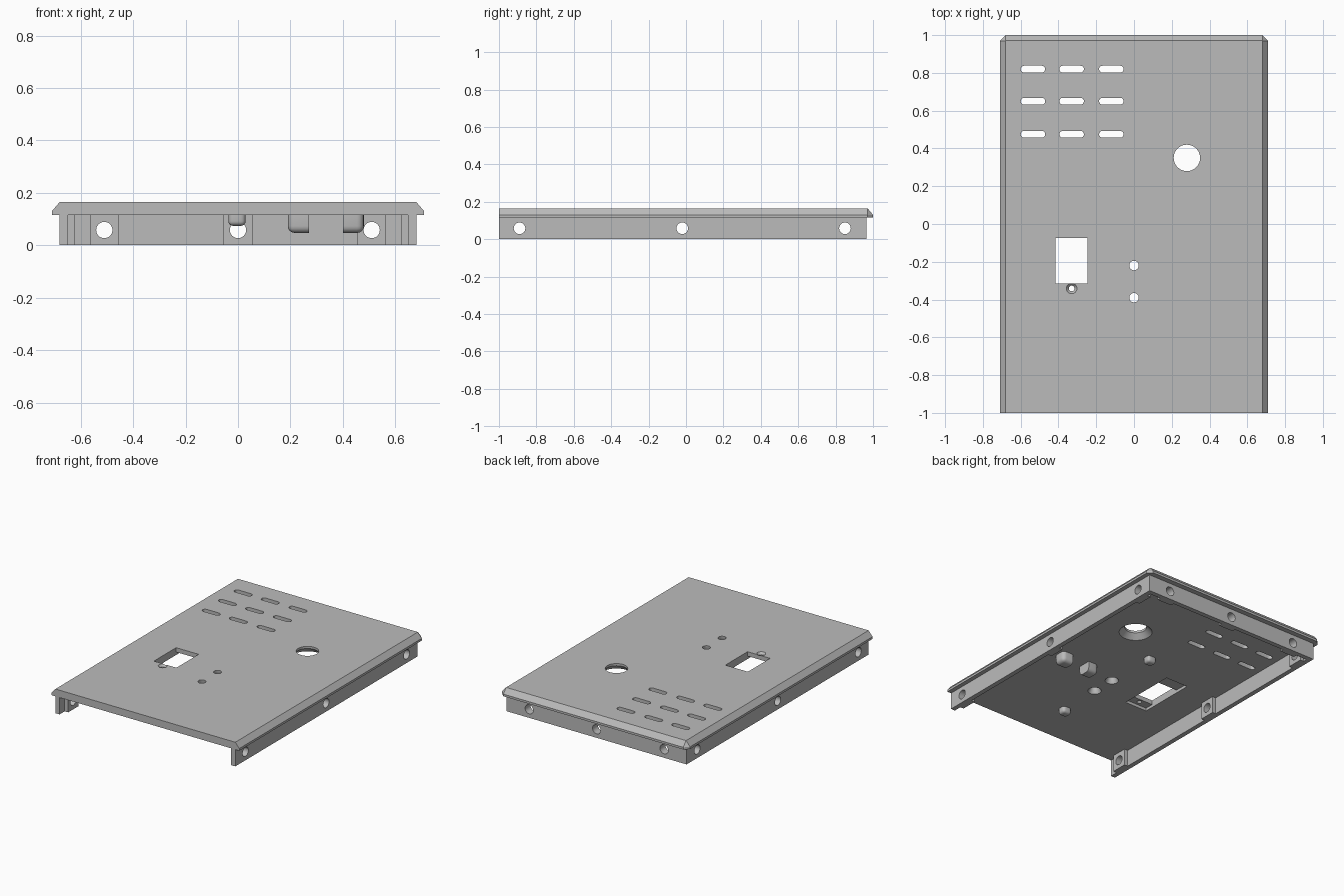
import bpy, bmesh, math
from mathutils import Matrix

if "Cube" in bpy.data.objects:
    bpy.data.objects.remove(bpy.data.objects["Cube"])

grey = bpy.data.materials.new("mid grey")
grey.diffuse_color = (0.5, 0.5, 0.5, 1)
grey.use_nodes = True
grey.node_tree.nodes["Principled BSDF"].inputs["Base Color"].default_value = grey.diffuse_color


def add_object(name, bm):
    bmesh.ops.recalc_face_normals(bm, faces=bm.faces)
    me = bpy.data.meshes.new(name)
    bm.to_mesh(me)
    bm.free()
    me.materials.append(grey)
    ob = bpy.data.objects.new(name, me)
    bpy.context.collection.objects.link(ob)
    return ob


def loft(name, rings, matrix=None):
    """Closed solid through equally long rings of 3D points."""
    bm = bmesh.new()
    vs = [[bm.verts.new(p) for p in r] for r in rings]
    n = len(vs[0])
    for a, b in zip(vs, vs[1:]):
        for i in range(n):
            j = (i + 1) % n
            bm.faces.new((a[i], a[j], b[j], b[i]))
    bm.faces.new(vs[0][::-1])
    bm.faces.new(vs[-1])
    if matrix:
        bm.transform(matrix)
    return add_object(name, bm)


def prism(name, outline, z0, z1):
    return loft(name, [[(x, y, z) for x, y in outline] for z in (z0, z1)])


def rect(x0, x1, y0, y1):
    return [(x0, y0), (x1, y0), (x1, y1), (x0, y1)]


def lathe(name, profile, matrix, n=32):
    """Round solid from (radius, height) pairs."""
    return loft(name, [[(r * math.cos(2 * math.pi * i / n),
                         r * math.sin(2 * math.pi * i / n), z) for i in range(n)]
                       for r, z in profile], matrix)


def pill(cx, cy, length, width, n=8):
    r, h = width / 2, (length - width) / 2
    right = [(cx + h + r * math.cos(a), cy + r * math.sin(a))
             for a in (-math.pi / 2 + math.pi * i / n for i in range(n + 1))]
    return right + [(2 * cx - x, 2 * cy - y) for x, y in right]


def cut(target, cutters):
    """Subtract each cutter, then remove it."""
    bpy.context.view_layer.objects.active = target
    for c in cutters:
        m = target.modifiers.new("cut", 'BOOLEAN')
        m.operation, m.solver, m.object = 'DIFFERENCE', 'EXACT', c
        bpy.ops.object.modifier_apply(modifier=m.name)
        bpy.data.objects.remove(c)


def smooth(ob):
    bpy.ops.object.select_all(action='DESELECT')
    ob.select_set(True)
    bpy.context.view_layer.objects.active = ob
    bpy.ops.object.shade_smooth_by_angle(angle=math.radians(30))


Z0, Z1 = 0.115, 0.165

# Cover plate with bevelled sides and back, square at the front
lip = [(-0.71, -1), (0.71, -1), (0.71, 0.97), (0.68, 1), (-0.68, 1), (-0.71, 0.97)]
crown = [(-0.68, -1), (0.68, -1), (0.68, 0.97), (0.679, 0.971), (-0.679, 0.971), (-0.68, 0.97)]
plate = loft("cover_plate", [[(x, y, z) for x, y in o]
                             for o, z in ((lip, Z0), (lip, 0.13), (crown, Z1))])

# Vent slots, window with its rear recess, countersunk holes
cutters = [prism("slot_cutter", pill(x, y, 0.13, 0.036), 0, 0.3)
           for x in (-0.535, -0.33, -0.12) for y in (0.475, 0.65, 0.82)]
cutters.append(prism("window_cutter", rect(-0.415, -0.245, -0.315, -0.075), 0, 0.3))
cutters.append(prism("recess_cutter", rect(-0.415, -0.245, -0.375, 0.03), 0.1, 0.135))
for x, y, r, wide in ((0.28, 0.35, 0.07, 0.105), (0, -0.22, 0.025, 0.043), (0, -0.39, 0.025, 0.043)):
    cutters.append(lathe("hole_cutter", [(wide, 0.1), (wide, Z0), (r, 0.15), (r, 0.2)],
                         Matrix.Translation((x, y, 0))))
cutters.append(lathe("screw_cutter", [(0.015, 0.1), (0.015, 0.15), (0.028, Z1), (0.028, 0.2)],
                     Matrix.Translation((-0.33, -0.341, 0))))
cut(plate, cutters)
smooth(plate)

# Rim wall on three sides, thickened around each fixing hole
OX, IX, BX = 0.68, 0.648, 0.622
OY, IY, BY = 0.965, 0.933, 0.908
side_y, back_x, half = (-0.89, -0.02, 0.85), (0.51, 0, -0.51), 0.055
right_inner = [(IX, -1)]
for y in side_y:
    right_inner += [(IX, y - half), (BX, y - half), (BX, y + half), (IX, y + half)]
right_inner.append((IX, IY))
back_inner = []
for x in back_x:
    back_inner += [(x + half, IY), (x + half, BY), (x - half, BY), (x - half, IY)]
left_inner = [(-x, y) for x, y in reversed(right_inner)]
outline = right_inner + back_inner + left_inner + [(-OX, -1), (-OX, OY), (OX, OY), (OX, -1)]
wall = prism("rim_wall", outline, 0, Z0)

# Fixing holes through the rim
rod = [(0.031, -0.1), (0.031, 0.1)]
across = Matrix.Rotation(math.pi / 2, 4, 'Y')
along = Matrix.Rotation(math.pi / 2, 4, 'X')
cutters = [lathe("fix_cutter", rod, Matrix.Translation((s * 0.65, y, 0.058)) @ across)
           for y in side_y for s in (-1, 1)]
cutters += [lathe("fix_cutter", rod, Matrix.Translation((x, 0.94, 0.058)) @ along) for x in back_x]
cut(wall, cutters)
smooth(wall)


# Clips and pegs hanging under the plate, rounded away from the flat sides
def block(name, x0, x1, y0, y1, z, radius, rounded):
    ob = prism(name, rect(x0, x1, y0, y1), z, Z0 + 0.002)
    bm = bmesh.new()
    bm.from_mesh(ob.data)
    mid = lambda e: (e.verts[0].co + e.verts[1].co) / 2
    edges = [e for e in bm.edges if mid(e).z < Z0 and rounded(mid(e).x)]
    bmesh.ops.bevel(bm, geom=edges, offset=radius, segments=4, profile=0.5, affect='EDGES')
    bm.to_mesh(ob.data)
    bm.free()
    smooth(ob)


block("left_clip", 0.19, 0.27, -0.215, -0.125, 0.047, 0.026, lambda x: x < 0.26)
block("right_clip", 0.40, 0.48, -0.215, -0.125, 0.047, 0.026, lambda x: x > 0.41)
for name, y in (("front_peg", -0.69), ("rear_peg", 0.15)):
    block(name, -0.037, 0.029, y - 0.03, y + 0.03, 0.074, 0.018, lambda x: True)
